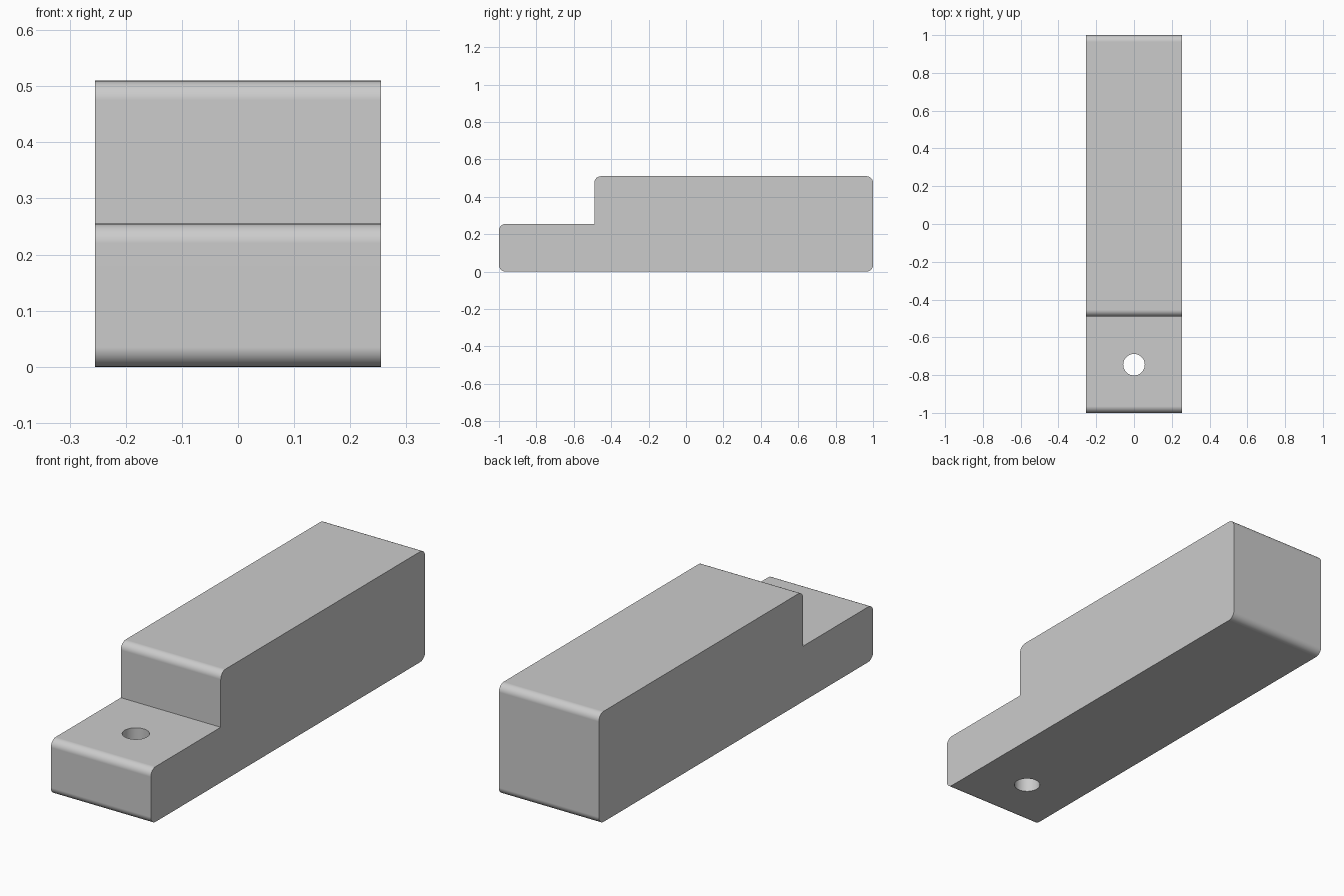
import bpy
import bmesh
from math import radians, sin, cos
from mathutils import Vector

if "Cube" in bpy.data.objects:
    bpy.data.objects.remove(bpy.data.objects["Cube"])

HALF_WIDTH = 0.255
FILLET = 0.035
STEPS = 8

grey = bpy.data.materials.new("plain grey")
grey.use_nodes = True
colour = (0.6, 0.6, 0.6, 1)
grey.diffuse_color = colour
grey.node_tree.nodes["Principled BSDF"].inputs["Base Color"].default_value = colour


def add_object(name, bm):
    mesh = bpy.data.meshes.new(name)
    bmesh.ops.recalc_face_normals(bm, faces=bm.faces)
    bm.to_mesh(mesh)
    bm.free()
    mesh.materials.append(grey)
    obj = bpy.data.objects.new(name, mesh)
    bpy.context.collection.objects.link(obj)
    return obj


def corner(y, z, start):
    """Quarter-circle fillet around a centre, anticlockwise from start degrees."""
    angles = [radians(start + 90 * i / STEPS) for i in range(STEPS + 1)]
    return [(y + FILLET * cos(a), z + FILLET * sin(a)) for a in angles]


# Stepped side profile: five rounded corners and one sharp inner corner
back, front, step = 1.0, -1.0, -0.49
top, ledge = 0.51, 0.255
profile = (corner(front + FILLET, FILLET, 180)
           + corner(back - FILLET, FILLET, 270)
           + corner(back - FILLET, top - FILLET, 0)
           + corner(step + FILLET, top - FILLET, 90)
           + [(step, ledge)]
           + corner(front + FILLET, ledge - FILLET, 90))

# Body: extrude the profile across the width
bm = bmesh.new()
side = bm.faces.new([bm.verts.new((-HALF_WIDTH, y, z)) for y, z in profile])
extruded = bmesh.ops.extrude_face_region(bm, geom=[side], use_keep_orig=True)
moved = [g for g in extruded["geom"] if isinstance(g, bmesh.types.BMVert)]
bmesh.ops.translate(bm, verts=moved, vec=Vector((2 * HALF_WIDTH, 0, 0)))
body = add_object("stepped_block", bm)

# Cutter for the hole through the ledge
bm = bmesh.new()
bmesh.ops.create_cone(bm, cap_ends=True, segments=48, radius1=0.057,
                      radius2=0.057, depth=1)
bmesh.ops.translate(bm, verts=bm.verts, vec=Vector((0, (front + step) / 2, ledge / 2)))
cutter = add_object("hole_cutter", bm)
cutter.hide_render = True

cut = body.modifiers.new("hole", 'BOOLEAN')
cut.object = cutter
cut.operation = 'DIFFERENCE'
cut.solver = 'EXACT'
bpy.context.view_layer.objects.active = body
bpy.ops.object.modifier_apply(modifier=cut.name)
bpy.data.objects.remove(cutter)

# Smooth fillets and hole wall, flat faces kept true
bpy.ops.object.select_all(action='DESELECT')
body.select_set(True)
bpy.context.view_layer.objects.active = body
bpy.ops.object.shade_smooth_by_angle(angle=radians(30))
weighted = body.modifiers.new("flat faces", 'WEIGHTED_NORMAL')
weighted.keep_sharp = True
